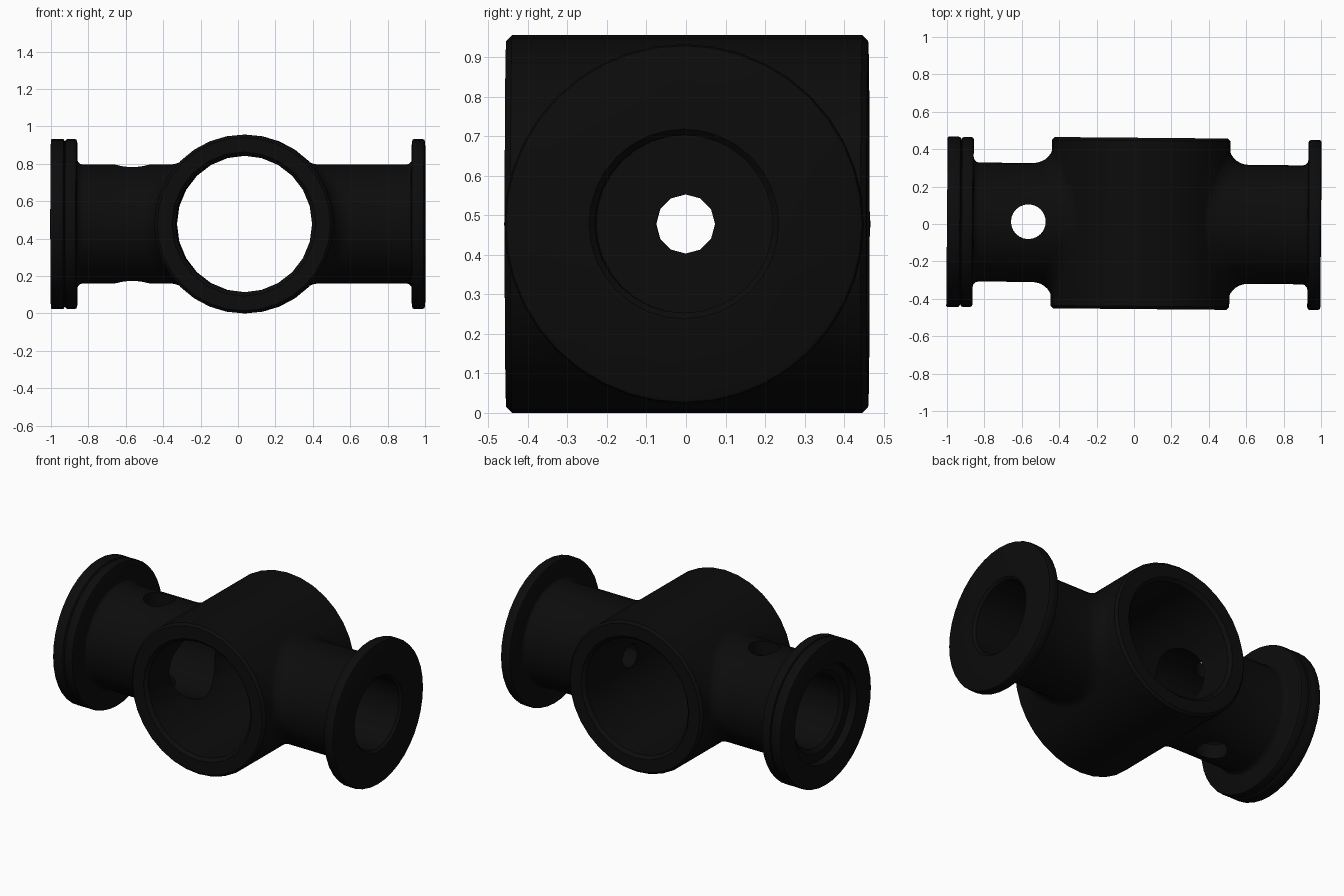
import bpy, bmesh
from math import sin, cos, pi, sqrt, radians
from mathutils import Matrix

cube = bpy.data.objects.get("Cube")
if cube:
    bpy.data.objects.remove(cube, do_unlink=True)

BODY_R, ARM_R, FLANGE_R = 0.478, 0.318, 0.455
ALONG_Y = Matrix.Rotation(pi / 2, 4, 'Z')
ALONG_Z = Matrix.Rotation(-pi / 2, 4, 'Y')
TO_LEFT = Matrix.Identity(4)
TO_RIGHT = Matrix.Rotation(pi, 4, 'Z')

black = bpy.data.materials.new("black_metal")
black.use_nodes = True
colour = (0.0035, 0.0035, 0.0035, 1)
black.diffuse_color = colour
black.node_tree.nodes["Principled BSDF"].inputs["Base Color"].default_value = colour


def turned(name, rings, sides, matrix):
    """Closed solid around local x; a ring is (x, radius) or a function of the angle giving it."""
    bm = bmesh.new()
    loops = []
    for ring in rings:
        loop = []
        for i in range(sides):
            t = 2 * pi * i / sides
            x, r = ring(t) if callable(ring) else ring
            loop.append(bm.verts.new((x, r * cos(t), r * sin(t))))
        loops.append(loop)
    for a, b in zip(loops, loops[1:]):
        for i in range(sides):
            j = (i + 1) % sides
            bm.faces.new((a[i], a[j], b[j], b[i]))
    bm.faces.new(loops[0])
    bm.faces.new(loops[-1])
    bmesh.ops.recalc_face_normals(bm, faces=bm.faces)
    bm.transform(matrix)
    mesh = bpy.data.meshes.new(name)
    bm.to_mesh(mesh)
    bm.free()
    mesh.materials.append(black)
    obj = bpy.data.objects.new(name, mesh)
    bpy.context.collection.objects.link(obj)
    return obj


def fillet(a):
    """Ring of the blend from arm to body, smaller above and below where the body falls away."""
    def ring(t):
        s = sin(t) ** 2
        r = ARM_R + 0.095 * (1 - 0.7 * s) * (1 - cos(a))
        off = 0.1 * (1 - 0.6 * s) * (1 - sin(a)) - 0.006 * sin(a)
        return sqrt(BODY_R ** 2 - (r * sin(t)) ** 2) + off, r
    return ring


def arm(name, neck, rim, matrix):
    """Arm with a blend at the body, a small blend at the flange and the given flange rim."""
    rings = [(0.1, 0.3)]
    rings += [fillet(pi / 2 * (1 - k / 7)) for k in range(8)]
    rings += [(neck - 0.03 * (1 - sin(a)), ARM_R + 0.03 * (1 - cos(a)))
              for a in (0, pi / 6, pi / 3, pi / 2)]
    return turned(name, rings + rim, 40, matrix)


def rounded(x0, x1, c=0.014):
    """Rim of a flange with softened corners."""
    R = FLANGE_R
    return [(x0, R - c), (x0 + c * 0.3, R - c * 0.3), (x0 + c, R),
            (x1 - c, R), (x1 - c * 0.3, R - c * 0.3), (x1, R - c)]


def combine(obj, other, operation):
    mod = obj.modifiers.new(operation, 'BOOLEAN')
    mod.operation = operation
    mod.solver = 'EXACT'
    mod.object = other
    bpy.context.view_layer.objects.active = obj
    bpy.ops.object.modifier_apply(modifier=mod.name)
    bpy.data.objects.remove(other, do_unlink=True)


# Main barrel, open front to back
H, B = 0.458, 0.015
fitting = turned("pipe_fitting", [(-H, BODY_R - B), (B - H, BODY_R),
                                  (H - B, BODY_R), (H, BODY_R - B)], 32, ALONG_Y)

# Side arms: single flange on the left, grooved double flange on the right
L, R = 0.965, 1.035
combine(fitting, arm("left_arm", L - 0.07, rounded(L - 0.07, L), TO_LEFT), 'UNION')
combine(fitting, arm("right_arm", R - 0.14, rounded(R - 0.14, R - 0.075)
                     + rounded(R - 0.07, R, 0.006), TO_RIGHT), 'UNION')

# Bores: barrel, stepped right bore, blind left bore with pilot hole, vertical cross hole
bores = [
    turned("barrel_bore", [(-0.5, 0.407), (-H, 0.385), (0.02 - H, 0.365),
                           (H - 0.02, 0.365), (H, 0.385), (0.5, 0.407)], 24, ALONG_Y),
    turned("right_bore", [(0.1, 0.23), (R - 0.07, 0.23), (R - 0.05, 0.255),
                          (R - 0.05, 0.31), (R + 0.1, 0.31)], 32, TO_RIGHT),
    turned("left_bore", [(0.52, 0.225), (L - 0.015, 0.225), (L, 0.24), (L + 0.1, 0.34)],
           32, TO_LEFT),
    turned("pilot_hole", [(0.1, 0.075), (0.7, 0.075)], 12, TO_LEFT),
    turned("cross_hole", [(-0.6, 0.093), (0.6, 0.093)], 24,
           Matrix.Translation((-0.6, 0.004, 0)) @ ALONG_Z),
]
for bore in bores:
    combine(fitting, bore, 'DIFFERENCE')

# Place the fitting with its slight turn
fitting.data.transform(Matrix.Translation((0.035, 0.003, BODY_R))
                       @ Matrix.Rotation(radians(-0.5), 4, 'Z'))
bpy.ops.object.select_all(action='DESELECT')
fitting.select_set(True)
bpy.context.view_layer.objects.active = fitting
bpy.ops.object.shade_smooth_by_angle(angle=radians(30))
